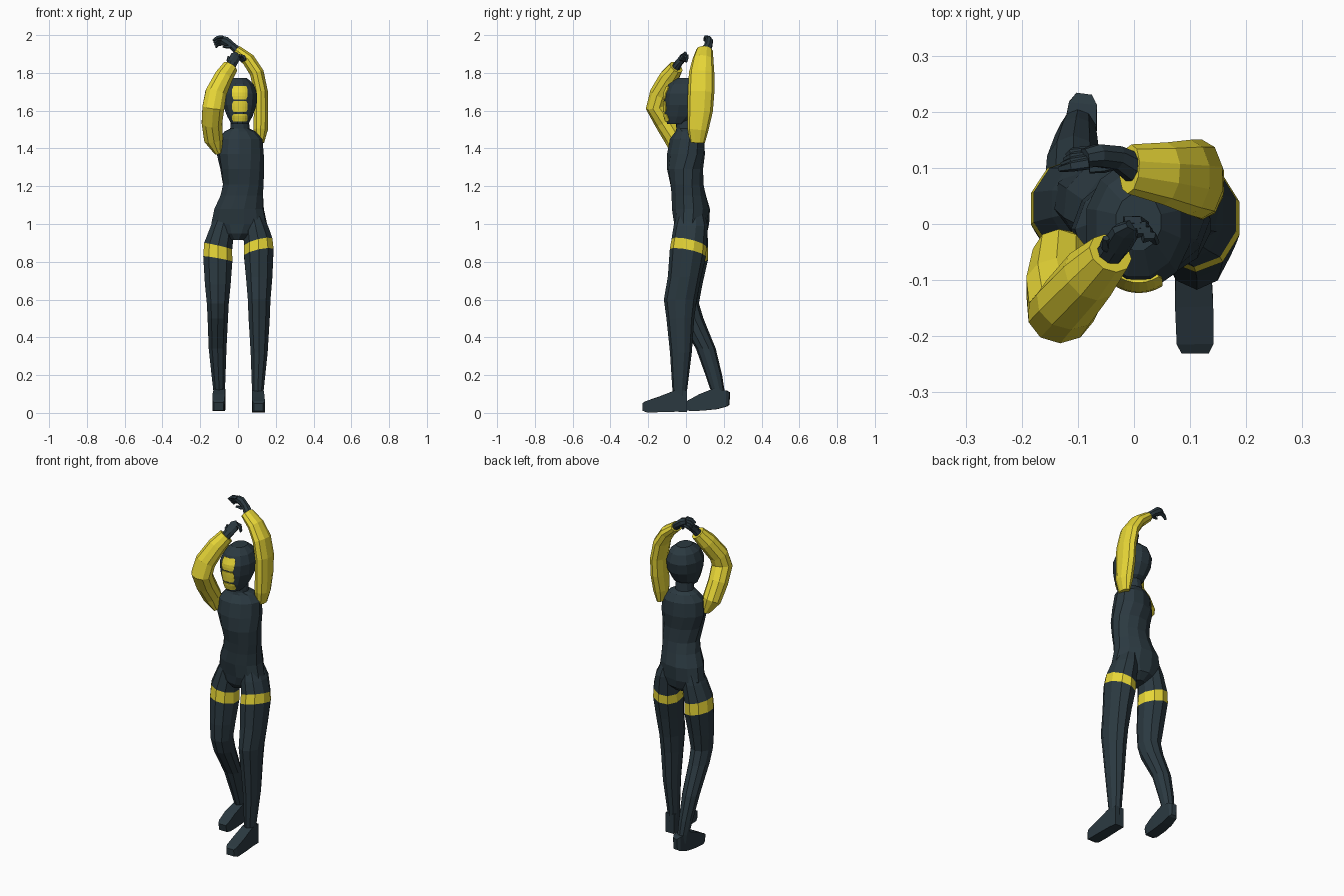
import bpy, bmesh, math
from mathutils import Vector


def material(name, rgb):
    m = bpy.data.materials.new(name)
    m.diffuse_color = (*rgb, 1)
    return m


DARK = material("dark slate", (0.024, 0.041, 0.052))
YELLOW = material("bright yellow", (0.95, 0.80, 0.045))


def skin(name, rings, mats, band=None):
    """Bridge closed rings into a capped flat-faced body; band = segment in 2nd colour."""
    bm = bmesh.new()
    vs = [[bm.verts.new(p) for p in r] for r in rings]
    n = len(rings[0])
    for i in range(len(vs) - 1):
        for k in range(n):
            j = (k + 1) % n
            f = bm.faces.new((vs[i][k], vs[i][j], vs[i + 1][j], vs[i + 1][k]))
            f.material_index = int(i == band)
    bm.faces.new(vs[0])
    bm.faces.new(vs[-1])
    bmesh.ops.recalc_face_normals(bm, faces=bm.faces)
    return finish(name, bm, mats)


def finish(name, bm, mats):
    me = bpy.data.meshes.new(name)
    bm.to_mesh(me)
    bm.free()
    for m in mats:
        me.materials.append(m)
    ob = bpy.data.objects.new(name, me)
    bpy.context.collection.objects.link(ob)
    return ob


def circle(n):
    s = 1 / math.cos(math.pi / n)
    return [(s * math.cos((k + .5) * math.tau / n), s * math.sin((k + .5) * math.tau / n))
            for k in range(n)]


def stack(name, secs, n=12, mats=(DARK,), band=None, yaw=None):
    """Level sections x, y, z, half width, half depth, optional tilt in x and y."""
    rings = []
    for i, s in enumerate(secs):
        x, y, z, a, b = s[:5]
        sx, sy = s[5:7] if len(s) > 5 else (0, 0)
        t = math.radians(yaw[i]) if yaw else 0
        ring = []
        for c, d in circle(n):
            dx = a * c * math.cos(t) - b * d * math.sin(t)
            dy = a * c * math.sin(t) + b * d * math.cos(t)
            ring.append((x + dx, y + dy, z + sx * dx + sy * dy))
        rings.append(ring)
    return skin(name, rings, mats, band)


def tube(name, secs, n=8, mat=DARK, ref=(0, 1, 0)):
    """Sections square to the path: x, y, z, half size across, half size along ref."""
    pts = [Vector(s[:3]) for s in secs]
    rings = []
    for i, s in enumerate(secs):
        t = (pts[min(i + 1, len(pts) - 1)] - pts[max(i - 1, 0)]).normalized()
        r = Vector(ref)
        v = (r - t * r.dot(t)).normalized()
        u = v.cross(t)
        rings.append([pts[i] + u * c * s[3] + v * d * s[4] for c, d in circle(n)])
    return skin(name, rings, (mat,))


# torso, twisted at the shoulders, with neck
stack("torso", [
    (.0, .02, .915, .035, .05), (.003, .028, .95, .10, .08), (.006, .03, 1.0, .146, .088),
    (.006, .026, 1.08, .129, .098), (.02, .015, 1.15, .112, .09),
    (.028, .005, 1.21, .107, .087), (.022, -.005, 1.29, .113, .092),
    (.012, .0, 1.37, .122, .095), (.012, .005, 1.45, .116, .085),
    (.01, .008, 1.49, .08, .06), (.01, .0, 1.505, .05, .05), (.01, -.005, 1.58, .045, .05)],
    yaw=[-8, -8, -8, -5, -2, 2, 8, 16, 18, 15, 8, 0])

# head
HEAD = [(.01, -.045, 1.53, .045, .055), (.01, -.022, 1.57, .067, .09),
        (.009, -.008, 1.63, .09, .108), (.008, -.003, 1.69, .093, .113),
        (.008, .0, 1.74, .075, .093), (.008, .004, 1.772, .04, .05)]
stack("head", HEAD, n=12)


def face_point(x, z):
    """Point just in front of the head surface."""
    for p, q in zip(HEAD, HEAD[1:]):
        if p[2] <= z <= q[2]:
            t = (z - p[2]) / (q[2] - p[2])
            cx, cy, _, a, b = [u + (v - u) * t for u, v in zip(p, q)]
            return (x, cy - b * math.sqrt(max(0, 1 - ((x - cx) / a) ** 2)) - .007, z)


# three face plates
for name, z0, z1 in (("brow_plate", 1.66, 1.73), ("nose_plate", 1.592, 1.652),
                     ("mouth_plate", 1.542, 1.582)):
    bm = bmesh.new()
    cols, rows = 6, 4
    g = []
    for r in range(rows + 1):
        w = .034 if r in (0, rows) else .041
        g.append([bm.verts.new(face_point(.01 + w * (2 * c / cols - 1), z0 + (z1 - z0) * r / rows))
                  for c in range(cols + 1)])
    for r in range(rows):
        for c in range(cols):
            bm.faces.new((g[r][c], g[r][c + 1], g[r + 1][c + 1], g[r + 1][c]))
    ob = finish(name, bm, (YELLOW,))
    mod = ob.modifiers.new("thickness", "SOLIDIFY")
    mod.thickness = .008
    mod.offset = -1

# legs with a coloured thigh band
stack("front_leg", [
    (.075, .028, 1.07, .045, .065), (.093, .025, .99, .066, .086),
    (.107, .016, .90, .075, .088, .25, -.22), (.11, .01, .847, .078, .091, .22, -.2),
    (.112, -.008, .72, .07, .084), (.112, -.03, .60, .06, .083), (.112, -.03, .50, .056, .07),
    (.112, -.027, .32, .045, .055), (.105, -.033, .12, .031, .037),
    (.105, -.03, .07, .028, .033)], n=10, mats=(DARK, YELLOW), band=2)
stack("back_leg", [
    (-.06, .04, 1.07, .045, .06), (-.082, .036, .985, .064, .074),
    (-.105, .03, .882, .074, .082, -.23, -.05), (-.107, .027, .815, .077, .085, -.18, -.05),
    (-.107, .008, .68, .068, .075), (-.107, .0, .58, .058, .065), (-.107, .025, .50, .054, .064),
    (-.108, .105, .34, .047, .05), (-.103, .147, .20, .037, .042),
    (-.10, .167, .12, .031, .035), (-.098, .17, .07, .028, .033)],
    n=10, mats=(DARK, YELLOW), band=2)

# feet
UP = (0, 0, 1)
tube("front_foot", [
    (.105, .004, .062, .028, .058), (.105, -.055, .062, .031, .056), (.107, -.14, .044, .034, .041),
    (.109, -.21, .032, .033, .03), (.109, -.23, .031, .024, .02)], n=4, ref=UP)
tube("back_foot", [
    (-.089, .23, .075, .014, .033), (-.091, .215, .076, .025, .042),
    (-.097, .155, .074, .03, .055), (-.102, .08, .055, .033, .044),
    (-.103, .02, .038, .032, .03), (-.103, .0, .034, .025, .021)], n=4, ref=UP)

# sleeves
tube("raised_sleeve", [
    (.118, .06, 1.43, .02, .038), (.12, .063, 1.50, .038, .053), (.122, .075, 1.60, .038, .064),
    (.121, .08, 1.70, .037, .067), (.10, .083, 1.80, .037, .064), (.055, .09, 1.87, .035, .053),
    (-.008, .098, 1.92, .027, .042)], n=10, mat=YELLOW)
tube("bent_sleeve", [
    (-.105, -.045, 1.375, .018, .03), (-.13, -.06, 1.45, .05, .052),
    (-.138, -.11, 1.54, .054, .054), (-.13, -.158, 1.62, .058, .053),
    (-.118, -.14, 1.69, .056, .05), (-.078, -.09, 1.775, .049, .05),
    (-.042, -.052, 1.83, .041, .037)], n=10, mat=YELLOW)


# hands: palm, then fingers as root / knuckle / tip
def fingers(name, paths, ref):
    for i, path in enumerate(paths):
        secs = [(*p, r, r) for p, r in zip(path, (.009, .008, .005))]
        tube(f"{name}_{i + 1}", secs, n=5, ref=ref)


tube("raised_palm", [
    (.0, .1, 1.915, .022, .026), (-.03, .118, 1.943, .019, .021),
    (-.065, .122, 1.968, .024, .02), (-.088, .118, 1.978, .019, .016)])
fingers("raised_finger", [
    [(-.08, .108 + .007 * i, 1.99 - .011 * i), (-.11, .103 + .008 * i, 1.988 - .013 * i),
     (-.132 + .005 * i, .098 + .008 * i, 1.971 - .012 * i)] for i in range(4)]
    + [[(-.03, .108, 1.94), (-.055, .1, 1.938), (-.08, .096, 1.94)]], (0, 1, 0))

tube("bent_palm", [
    (-.045, -.055, 1.825, .024, .022), (-.03, -.038, 1.853, .026, .018),
    (-.014, -.012, 1.884, .028, .016), (.0, -.002, 1.894, .022, .01)])
fingers("bent_finger", [
    [(-.018 + .011 * i, .004 - .009 * i, 1.89), (.008 + .008 * i, .006 - .009 * i, 1.885),
     (.022 + .006 * i, .0 - .011 * i, 1.858 + .003 * i)] for i in range(4)]
    + [[(-.04, -.045, 1.85), (-.052, -.038, 1.868), (-.05, -.025, 1.886)]], UP)
